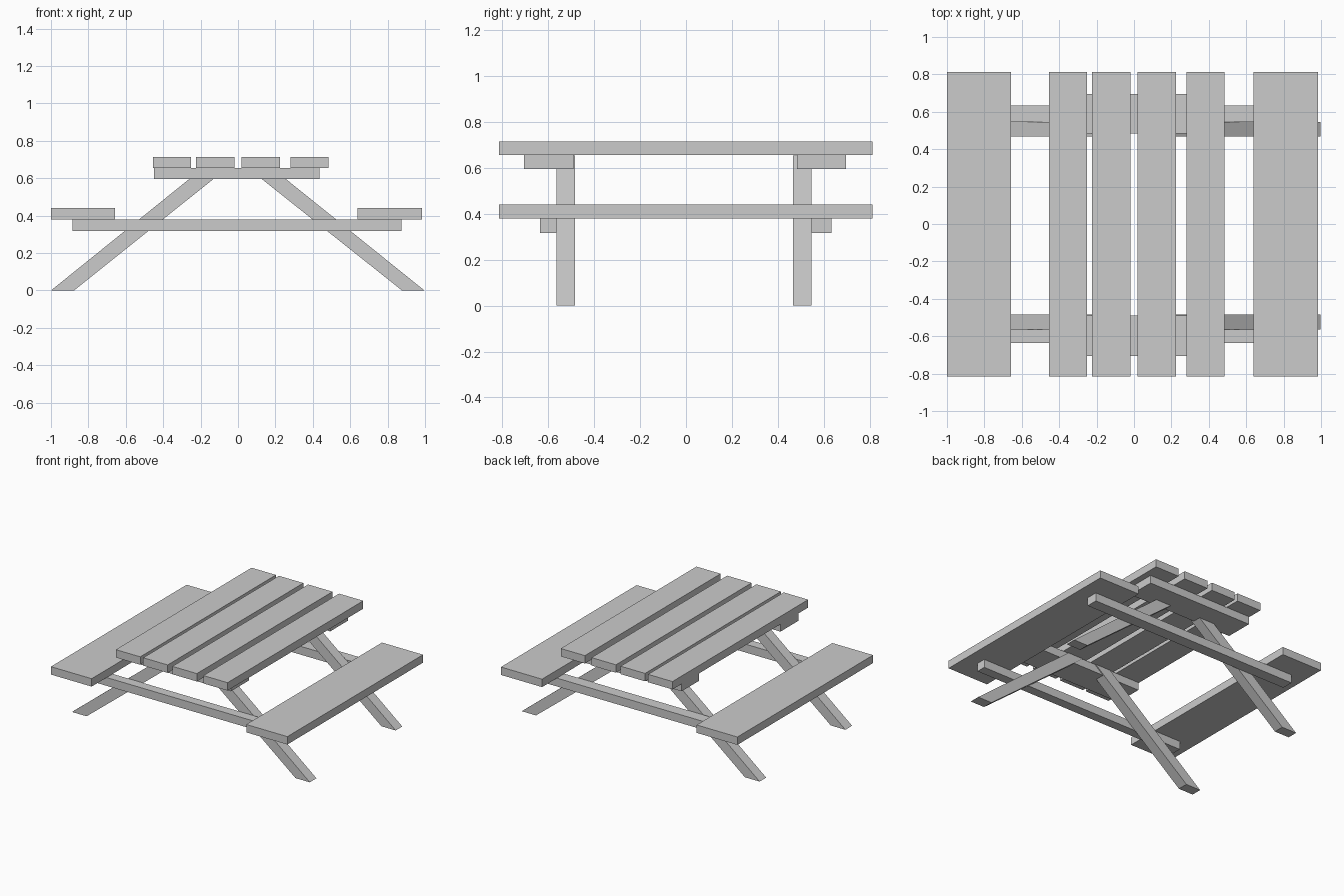
import bpy

if "Cube" in bpy.data.objects:
    bpy.data.objects.remove(bpy.data.objects["Cube"])


def prism(name, profile, y0, y1):
    """Extrude an x/z outline (counter-clockwise seen from the front) from y0 to y1."""
    n = len(profile)
    verts = [(x, y, z) for y in (y0, y1) for x, z in profile]
    faces = [tuple(range(n)), tuple(reversed(range(n, 2 * n)))]
    faces += [(i, i + n, (i + 1) % n + n, (i + 1) % n) for i in range(n)]
    mesh = bpy.data.meshes.new(name)
    mesh.from_pydata(verts, [], faces)
    obj = bpy.data.objects.new(name, mesh)
    bpy.context.collection.objects.link(obj)
    return obj


def plank(name, x0, x1, y0, y1, z0, z1):
    return prism(name, [(x0, z0), (x1, z0), (x1, z1), (x0, z1)], y0, y1)


# Table top slats
for i, (x0, x1) in enumerate([(-0.455, -0.25), (-0.225, -0.02), (0.02, 0.225), (0.28, 0.483)]):
    plank(f"top_slat_{i + 1}", x0, x1, -0.815, 0.812, 0.655, 0.715)

# Bench seats
plank("left_seat", -1.0, -0.658, -0.815, 0.812, 0.38, 0.44)
plank("right_seat", 0.64, 0.985, -0.815, 0.812, 0.38, 0.44)

# Each end frame: top support, seat beam and two slanted legs
frames = {
    "front": ((-0.706, -0.49), (-0.635, -0.563), (-0.563, -0.483)),
    "back": ((0.484, 0.696), (0.546, 0.634), (0.467, 0.546)),
}
for end, (top_y, beam_y, leg_y) in frames.items():
    plank(f"{end}_top_support", -0.45, 0.435, *top_y, 0.595, 0.655)
    plank(f"{end}_seat_beam", -0.885, 0.875, *beam_y, 0.317, 0.38)
    prism(f"{end}_left_leg",
          [(-1.0, 0), (-0.877, 0), (-0.06, 0.653), (-0.19, 0.653)], *leg_y)
    prism(f"{end}_right_leg",
          [(0.877, 0), (0.997, 0), (0.185, 0.653), (0.055, 0.653)], *leg_y)
